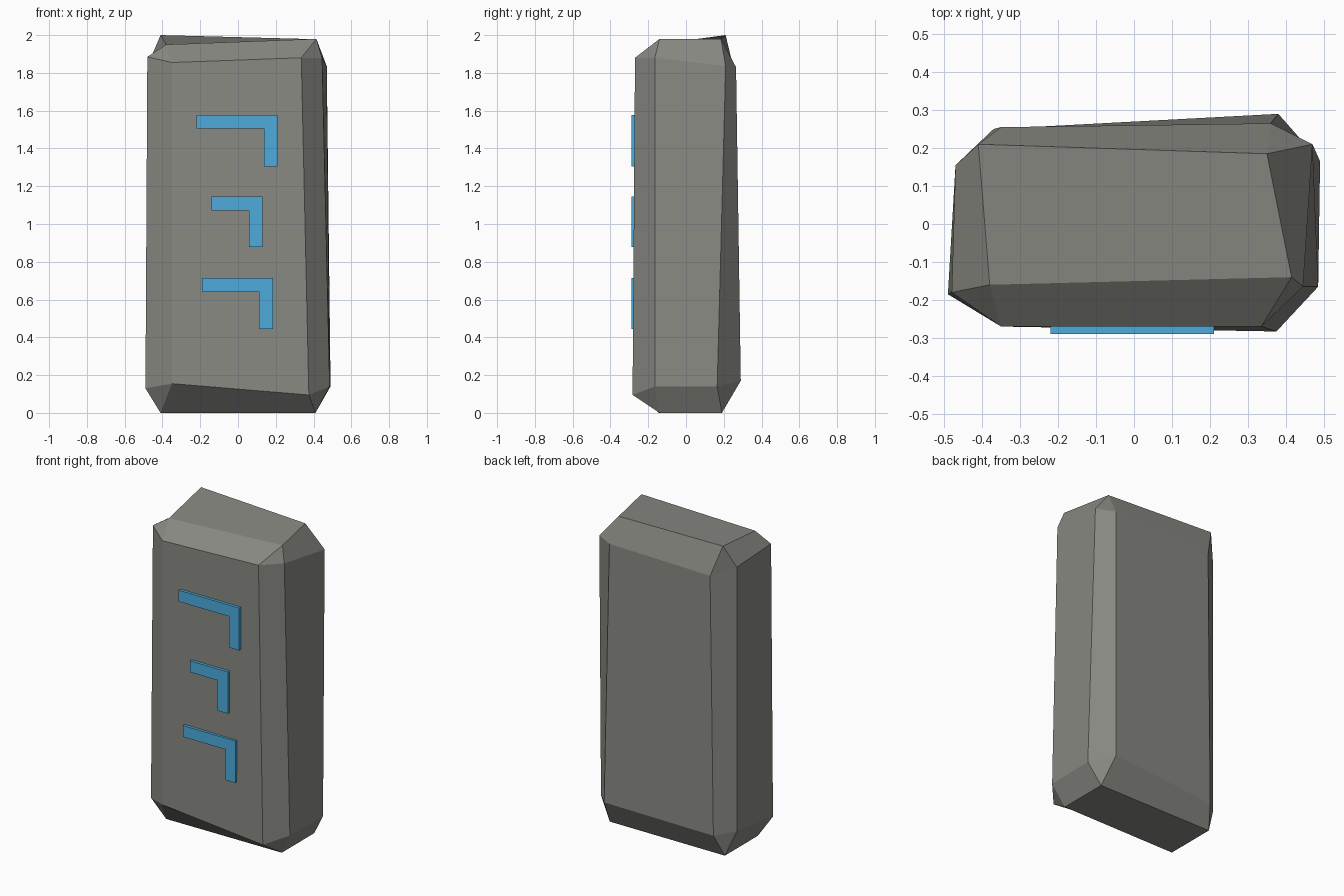
import bpy
import bmesh
from itertools import product


def remove_default_cube():
    cube = bpy.data.objects.get("Cube")
    if cube:
        bpy.data.objects.remove(cube, do_unlink=True)


def make_material(name, colour):
    material = bpy.data.materials.new(name)
    material.use_nodes = True
    material.diffuse_color = colour
    shader = material.node_tree.nodes["Principled BSDF"]
    shader.inputs["Base Color"].default_value = colour
    return material


def finish(bm, name, material):
    bmesh.ops.recalc_face_normals(bm, faces=bm.faces[:])
    mesh = bpy.data.meshes.new(name)
    bm.to_mesh(mesh)
    bm.free()
    mesh.materials.append(material)
    obj = bpy.data.objects.new(name, mesh)
    bpy.context.collection.objects.link(obj)
    return obj


def build_slab(name, corners, material):
    """Hewn block: each corner has one point on its x, y and z face."""
    bm = bmesh.new()
    points = {
        signs: [bm.verts.new(co) for co in triple]
        for signs, triple in corners.items()
    }

    def corner(axis_signs):
        return points[tuple(axis_signs[axis] for axis in range(3))]

    for axis in range(3):
        b, c = (axis + 1) % 3, (axis + 2) % 3
        # Main flat faces
        for side in (-1, 1):
            loop = ((-1, -1), (1, -1), (1, 1), (-1, 1))
            bm.faces.new([corner({axis: side, b: u, c: v})[axis] for u, v in loop])
        # Chamfers running along this axis
        for u, v in product((-1, 1), repeat=2):
            low = corner({axis: -1, b: u, c: v})
            high = corner({axis: 1, b: u, c: v})
            bm.faces.new((low[b], high[b], high[c], low[c]))
    # Cut corners
    for triple in points.values():
        bm.faces.new(triple)
    return finish(bm, name, material)


def build_rune(name, left, right, bottom, top, material):
    """Raised angular mark: a top bar with an arm down its right end."""
    width, front, depth = 0.073, -0.289, 0.03
    bm = bmesh.new()
    outline = [
        (left, top), (left, top - width), (right - width, top - width),
        (right - width, bottom), (right, bottom), (right, top),
    ]
    face = bm.faces.new([bm.verts.new((x, front, z)) for x, z in outline])
    extruded = bmesh.ops.extrude_face_region(bm, geom=[face], use_keep_orig=True)
    moved = [v for v in extruded["geom"] if isinstance(v, bmesh.types.BMVert)]
    bmesh.ops.translate(bm, verts=moved, vec=(0, depth, 0))
    return finish(bm, name, material)


remove_default_cube()
stone = make_material("stone grey", (0.25, 0.25, 0.227, 1))
glow = make_material("rune blue", (0.075, 0.41, 0.72, 1))

# Stone slab: points on the side, front or back, and end face of each corner
slab_corners = {
    (-1, -1, -1): ((-.49, -.185, .13), (-.35, -.27, .155), (-.41, -.145, 0)),
    (1, -1, -1): ((.485, -.165, .14), (.375, -.283, .095), (.41, -.14, 0)),
    (-1, 1, -1): ((-.47, .155, .16), (-.37, .25, .14), (-.41, .19, 0)),
    (1, 1, -1): ((.49, .165, .14), (.38, .29, .17), (.41, .19, 0)),
    (-1, -1, 1): ((-.48, -.18, 1.885), (-.35, -.27, 1.855), (-.38, -.16, 1.95)),
    (1, -1, 1): ((.445, -.165, 1.88), (.335, -.27, 1.88), (.415, -.14, 1.98)),
    (-1, 1, 1): ((-.47, .155, 1.86), (-.35, .255, 1.81), (-.41, .21, 2)),
    (1, 1, 1): ((.47, .21, 1.835), (.36, .265, 1.83), (.35, .185, 1.98)),
}
build_slab("stone_slab", slab_corners, stone)

# Three raised marks on the front
build_rune("upper_rune", -.22, .21, 1.305, 1.578, glow)
build_rune("middle_rune", -.14, .13, .877, 1.145, glow)
build_rune("lower_rune", -.19, .185, .445, .715, glow)
